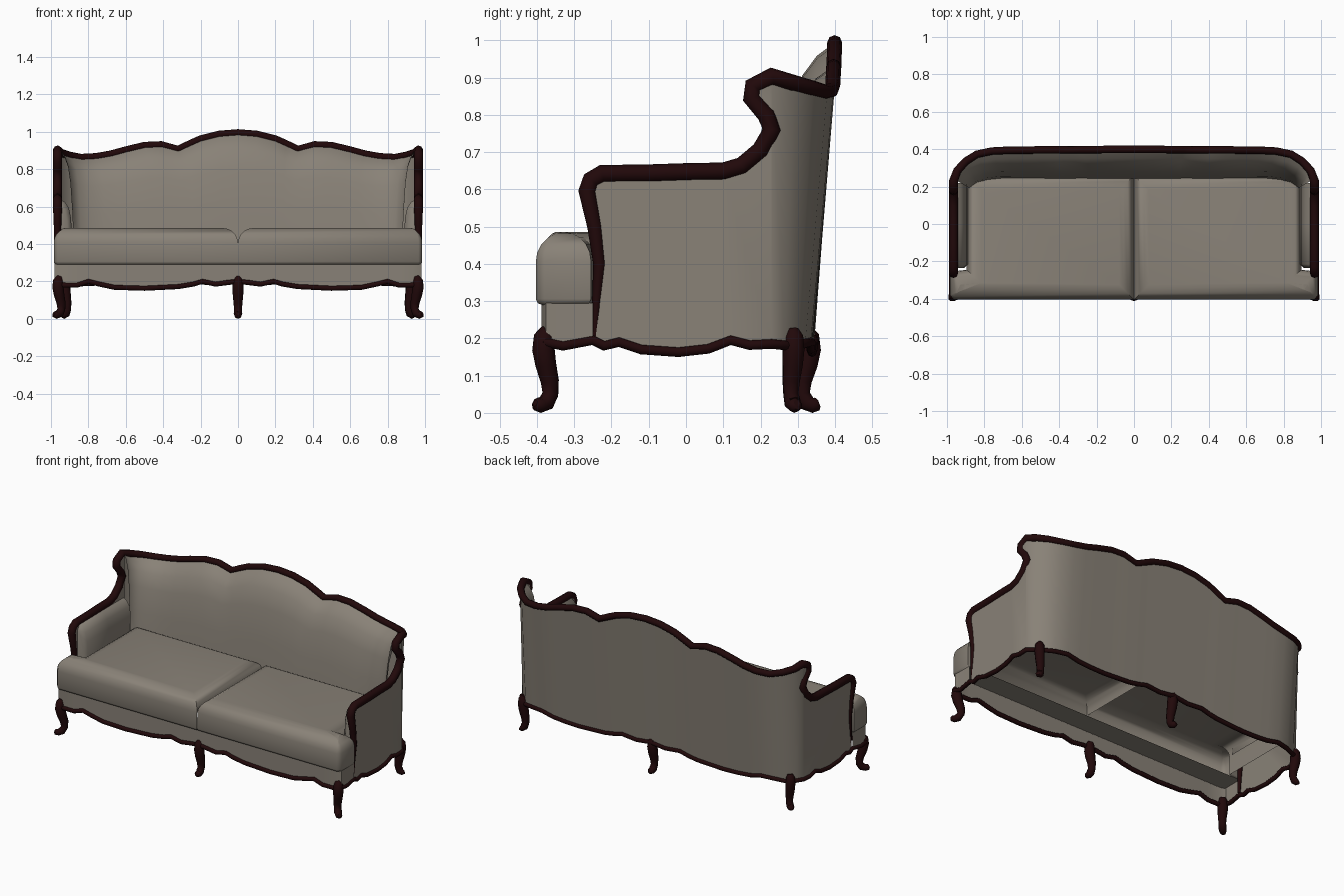
import bpy, bmesh, math
from mathutils import Vector

if "Cube" in bpy.data.objects:
    bpy.data.objects.remove(bpy.data.objects["Cube"])


def material(name, rgb):
    m = bpy.data.materials.new(name)
    m.diffuse_color = (*rgb, 1)
    m.use_nodes = True
    m.node_tree.nodes["Principled BSDF"].inputs["Base Color"].default_value = m.diffuse_color
    return m


FABRIC = material("taupe fabric", (0.25, 0.222, 0.185))
WOOD = material("dark mahogany", (0.015, 0.0025, 0.003))


def finish(ob, mat, angle=40):
    ob.data.materials.clear()
    ob.data.materials.append(mat)
    bpy.ops.object.select_all(action='DESELECT')
    ob.select_set(True)
    bpy.context.view_layer.objects.active = ob
    bpy.ops.object.shade_smooth_by_angle(angle=math.radians(angle))
    return ob


def from_bmesh(name, bm, mat, angle=40):
    bmesh.ops.remove_doubles(bm, verts=bm.verts, dist=0.0005)
    bmesh.ops.recalc_face_normals(bm, faces=bm.faces)
    me = bpy.data.meshes.new(name)
    bm.to_mesh(me)
    bm.free()
    ob = bpy.data.objects.new(name, me)
    bpy.context.collection.objects.link(ob)
    return finish(ob, mat, angle)


def tube(name, pts, radii, mat, closed=False):
    cu = bpy.data.curves.new(name, 'CURVE')
    cu.dimensions = '3D'
    cu.bevel_depth = 1
    cu.bevel_resolution = 2
    cu.use_fill_caps = True
    sp = cu.splines.new('POLY')
    sp.points.add(len(pts) - 1)
    for p, co, r in zip(sp.points, pts, radii):
        p.co = (*co, 1)
        p.radius = r
    sp.use_cyclic_u = closed
    tmp = bpy.data.objects.new(name + "_path", cu)
    bpy.context.collection.objects.link(tmp)
    me = bpy.data.meshes.new_from_object(tmp.evaluated_get(bpy.context.evaluated_depsgraph_get()))
    bpy.data.objects.remove(tmp)
    ob = bpy.data.objects.new(name, me)
    bpy.context.collection.objects.link(ob)
    return finish(ob, mat, 60)


def mirror(pts):
    return [(-x, y, z) for x, y, z in pts]


def loft(bm, rows):
    grid = [[bm.verts.new(p) for p in row] for row in rows]
    for a, b in zip(grid, grid[1:]):
        for i in range(len(a) - 1):
            bm.faces.new((a[i], a[i + 1], b[i + 1], b[i]))


def interp(table, t):
    for (a, za), (b, zb) in zip(table, table[1:]):
        if t <= b:
            return za + (zb - za) * max(0, (t - a) / (b - a))
    return table[-1][1]


# wavy lower edge: height by x along front and back, and by y along the sides
WAVE_X = [(0, .2), (.05, .195), (.12, .185), (.19, .2), (.24, .185), (.32, .172), (.5, .163),
          (.66, .168), (.74, .185), (.8, .2), (.86, .18), (.94, .18), (.98, .19)]
WAVE_Y = [(-.385, .18), (-.33, .18), (-.25, .195), (-.22, .18), (-.18, .19), (-.12, .17),
          (-.02, .163), (.06, .172), (.12, .195), (.17, .182), (.23, .185)]

# rim of arm and wing (y, z), then rim of the back (x, y, z) to the centre
ARM = [(-.245, .2), (-.24, .3), (-.232, .4), (-.245, .5), (-.265, .595), (-.255, .625), (-.225, .642),
       (-.1, .643), (.02, .647), (.1, .648), (.15, .663), (.2, .705), (.23, .76), (.215, .8),
       (.176, .845), (.18, .878), (.23, .903)]
BACK = [(.945, .285, .887), (.9, .335, .873), (.84, .373, .862), (.76, .39, .866), (.68, .394, .88),
        (.6, .395, .902), (.5, .396, .926), (.41, .396, .93), (.32, .396, .906), (.26, .397, .934),
        (.2, .398, .961), (.1, .399, .986), (0, .399, .994)]
rim = [(.965, y, z) for y, z in ARM] + BACK
rim_r = [.008, .012, .017, .02] + [.024] * (len(ARM) - 4) + [.022, .021, .02] + [.02] * (len(BACK) - 3)
tube("carved_rim", rim + mirror(rim[:-1])[::-1], rim_r + rim_r[:-1][::-1], WOOD)

# outer shell: flat arm sides running into the curved, leaning back
BASE_Y = [(0, .345), (.76, .335), (.84, .32), (.9, .3), (.945, .265), (.975, .22)]
top = [(.972, .23, .903)] + [(x, y + .006, z) for x, y, z in BACK]
foot = [(.975, .23, .185)] + [(x, interp(BASE_Y, x), interp(WAVE_X, x)) for x, y, z in BACK]
bm = bmesh.new()
for s in (1, -1):
    side = [(.972, y, z) for y, z in ARM] + [(.975, y, z) for y, z in WAVE_Y[::-1] if y > -.24]
    bm.faces.new([bm.verts.new((s * x, y, z)) for x, y, z in side])
    loft(bm, [[(s * x, y, z) for x, y, z in r] for r in (top, foot)])
from_bmesh("outer_shell", bm, FABRIC, 60)

# inner back padding: bulges forward from the rim down to the seat
IN_Y = [(0, .24), (.72, .24), (.8, .23), (.86, .21), (.9, .17)]
bm = bmesh.new()
for s in (1, -1):
    rows = []
    for drop, push in ((0, 0), (.06, .3), (.15, .55), (.33, .74), (.65, .9), (1, 1)):
        row = []
        for x, y, z in [(.945, .23, .9)] + BACK:
            xi = x * .93
            goal = Vector((xi, interp(IN_Y, xi), .4))
            row.append((s * (x + (goal.x - x) * push), y + (goal.y - y) * push, z + (goal.z - z) * drop))
        rows.append(row)
    loft(bm, rows)
from_bmesh("inner_back", bm, FABRIC, 60)

# inner wing faces and padded arms
PAD = [(.946, .635), (.925, .625), (.905, .595), (.893, .54), (.888, .45), (.888, .4)]
for s, label in ((1, "right"), (-1, "left")):
    bm = bmesh.new()
    bm.faces.new([bm.verts.new((s * .946, y, z)) for y, z in ARM[2:] + [(.23, .4)]])
    from_bmesh(label + "_wing_lining", bm, FABRIC)
    bm = bmesh.new()
    loft(bm, [[(s * (x + d * .02), y, z - d * .02) for x, z in PAD]
              for y, d in ((-.235, 1), (-.215, 0), (.0, 0), (.22, 0))])
    bm.faces.new([bm.verts.new((s * (x + .02), -.235, z - .02)) for x, z in PAD + [(.946, .4)]])
    from_bmesh(label + "_arm_pad", bm, FABRIC, 60)

# front apron with returns on both sides
half = [(x, -.388 if x < .95 else -.376, z) for x, z in WAVE_X]
half += [(.978, y, z) for y, z in WAVE_Y if -.36 < y < -.24]
lower = mirror(half[1:])[::-1] + half
bm = bmesh.new()
loft(bm, [lower, [(x, y, .295) for x, y, z in lower]])
from_bmesh("front_apron", bm, FABRIC, 50)

# narrow seat ledge behind the apron, open behind it
bm = bmesh.new()
loft(bm, [[(-.975, y, .29), (.975, y, .29)] for y in (-.385, -.25)])
from_bmesh("seat_ledge", bm, FABRIC)

# wooden trim along the whole lower edge
sides = [(.975, y, z) for y, z in WAVE_Y if y > -.36]
edge = half[:len(WAVE_X)] + sides + foot[1:]
loop = edge + mirror(edge[1:-1])[::-1]
tube("lower_trim", loop, [.013] * len(loop), WOOD, closed=True)

# T-shaped seat cushions with softly rounded tops, hollow underneath
for s, label in ((1, "right"), (-1, "left")):
    bm = bmesh.new()
    plan = [(.001, -.403), (.965, -.403), (.985, -.38), (.985, -.255), (.895, -.245), (.895, .26), (.001, .26)]
    f = bm.faces.new([bm.verts.new((s * x, y, .29)) for x, y in plan])
    up = bmesh.ops.extrude_face_region(bm, geom=[f])
    bmesh.ops.translate(bm, vec=(0, 0, .195), verts=[v for v in up['geom'] if isinstance(v, bmesh.types.BMVert)])
    bmesh.ops.recalc_face_normals(bm, faces=bm.faces)
    bmesh.ops.bevel(bm, geom=[e for e in bm.edges if all(v.co.z > .4 for v in e.verts)],
                    offset=.078, segments=5, profile=.5, affect='EDGES', clamp_overlap=False)
    low = [e for e in bm.edges if all(v.co.z < .295 and v.co.y < -.24 for v in e.verts)]
    bmesh.ops.bevel(bm, geom=low, offset=.016, segments=2, profile=.5, affect='EDGES')
    bm.normal_update()
    hidden = [f for f in bm.faces if f.calc_center_median().z < .4 and
              (f.normal.z < -.95 or f.normal.y > .95 and f.calc_center_median().y > .2 or s * f.normal.x < -.95)]
    bmesh.ops.delete(bm, geom=hidden, context='FACES')
    from_bmesh(label + "_seat_cushion", bm, FABRIC, 50)

# cabriole legs: (outward offset, height, radius)
LEG = [(-.005, .225, .016), (.004, .205, .027), (.006, .17, .03), (-.002, .13, .028), (-.016, .085, .024),
       (-.018, .05, .021), (-.004, .028, .023), (.016, .02, .02), (.03, .024, .018), (.036, .026, .009)]


def leg(name, x, y, dx, dy):
    tube(name, [(x + dx * o, y + dy * o, z) for o, z, r in LEG], [r for o, z, r in LEG], WOOD)


for s, label in ((1, "right"), (-1, "left")):
    leg(label + "_front_leg", s * .958, -.378, s * .75, -.75)
    leg(label + "_back_leg", s * .922, .287, s * .5, .3)
leg("centre_front_leg", 0, -.378, 0, -.8)
leg("centre_back_leg", 0, .327, 0, .85)
